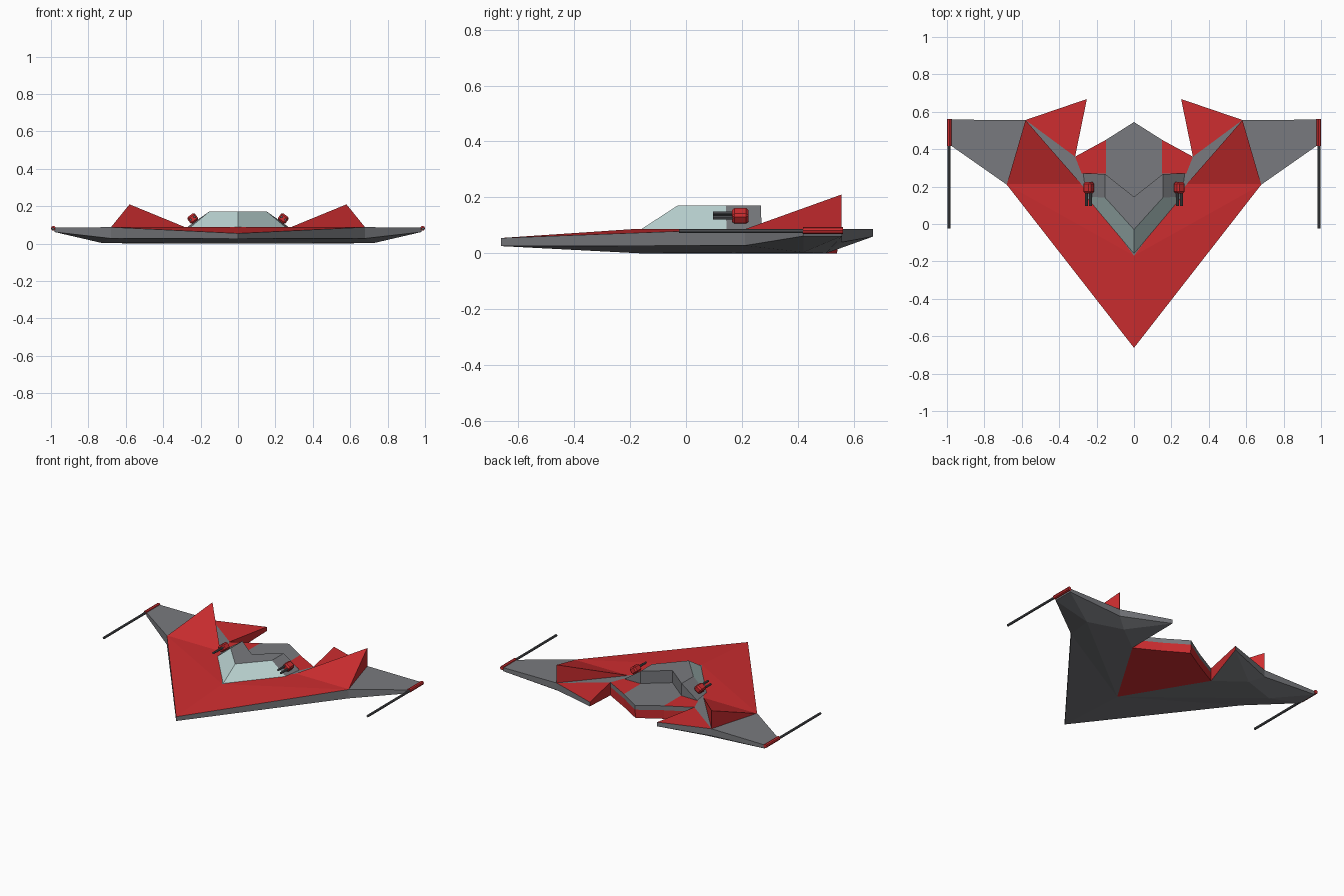
import bpy, bmesh, math
from mathutils import Matrix, Vector

if "Cube" in bpy.data.objects:
    bpy.data.objects.remove(bpy.data.objects["Cube"])


def material(name, rgb):
    m = bpy.data.materials.new(name)
    m.diffuse_color = (*rgb, 1)
    m.use_nodes = True
    m.node_tree.nodes["Principled BSDF"].inputs["Base Color"].default_value = m.diffuse_color
    return m


GREY, RED, GLASS, DARK = 0, 1, 2, 3
MATS = [material("hull grey", (0.19, 0.195, 0.21)),
        material("paint red", (0.61, 0.026, 0.029)),
        material("canopy glass", (0.50, 0.66, 0.65)),
        material("gun metal", (0.10, 0.105, 0.115))]


def finish(name, bm):
    bmesh.ops.recalc_face_normals(bm, faces=bm.faces)
    me = bpy.data.meshes.new(name)
    bm.to_mesh(me)
    bm.free()
    for m in MATS:
        me.materials.append(m)
    ob = bpy.data.objects.new(name, me)
    bpy.context.collection.objects.link(ob)
    return ob


def mirrored_shell(name, pts, faces):
    """Closed shell from the right half: named points and (names, colour) faces."""
    bm = bmesh.new()
    for s in (1, -1):
        v = {k: bm.verts.new((s * x, y, z)) for k, (x, y, z) in pts.items()}
        for names, mat in faces:
            f = bm.faces.new([v[k] for k in names.split()])
            f.material_index = mat
    bmesh.ops.remove_doubles(bm, verts=bm.verts, dist=1e-4)
    return finish(name, bm)


# Hull: top outline, lower edge (suffix 2), block rim (suffix 3), flat belly
hull = {
    "N": (0, -.662, .055), "V": (0, -.17, .088), "B": (.68, .21, .088),
    "C": (.28, .21, .088), "J": (.28, .27, .088), "H": (.15, .27, .088),
    "Q": (.315, .36, .088), "P": (.58, .556, .088), "L": (.252, .668, .088),
    "D": (.15, .45, .088), "E": (0, .545, .088),
    "T": (.98, .42, .086), "U": (.98, .558, .086),
    "N2": (0, -.662, .026), "B2": (.68, .21, .028), "T2": (.98, .42, .062),
    "U2": (.98, .558, .062), "P2": (.58, .556, .04), "L2": (.252, .668, .06),
    "Q2": (.315, .36, 0), "D2": (.15, .45, 0), "E2": (0, .54, 0),
    "Q3": (.315, .36, .058), "D3": (.15, .45, .058), "E3": (0, .545, .058),
    "M": (0, -.16, 0), "W": (.73, .42, .004), "R": (.5, .5, 0),
}
mirrored_shell("hull", hull, [
    ("N B V", RED), ("V B C", RED), ("B P C", RED),            # front deck
    ("C P Q J", GREY), ("Q P L", RED), ("B T U P", GREY),      # wings and tails
    ("H J Q D", RED), ("V C J H D E", GREY),                   # centre deck
    ("N N2 B2 B", GREY), ("B B2 T2 T", GREY), ("T T2 U2 U", GREY),
    ("U U2 P2 P", GREY), ("P P2 L2 L", GREY), ("L L2 Q2 Q3 Q", RED),
    ("Q Q3 D3 D", GREY), ("D D3 E3 E", GREY),                  # rear block rim
    ("Q3 Q2 D2 D3", RED), ("D3 D2 E2 E3", RED),
    ("N2 M B2", GREY), ("B2 M W", GREY), ("M Q2 R W", GREY),   # belly
    ("B2 W T2", GREY), ("T2 W U2", GREY), ("U2 W R P2", GREY),
    ("P2 R L2", GREY), ("L2 R Q2", GREY), ("M E2 D2 Q2", RED),
])

# Canopy: chevron with sloped glass and grey shoulders, notched at the rear
canopy = {
    "a": (0, -.17, .08), "b": (.262, .145, .082), "c": (.28, .27, .082),
    "p": (0, -.03, .171), "q": (.155, .142, .171), "r": (.155, .268, .171),
    "s": (0, .145, .171), "m": (.155, .268, .082), "n": (0, .145, .082),
}
mirrored_shell("canopy", canopy, [
    ("a b q p", GLASS), ("b c r q", GREY), ("p q r s", GREY),
    ("c m r", GREY), ("m n s r", GREY), ("a n m c b", GREY),
])

# Upright fins: wedges rising to a rear point
mirrored_shell("fins", {
    "B": (.68, .212, .087), "C": (.28, .212, .087),
    "P": (.58, .555, .087), "A": (.58, .555, .21)},
    [("B C A", RED), ("B A P", RED), ("C P A", RED), ("B P C", RED)])


def rod(name, x, z, y0, y1, radius, sides, mat):
    """Cylinder running along y."""
    bm = bmesh.new()
    mx = Matrix.Translation((x, (y0 + y1) / 2, z)) @ Matrix.Rotation(math.pi / 2, 4, 'X')
    bmesh.ops.create_cone(bm, cap_ends=True, segments=sides, radius1=radius,
                          radius2=radius, depth=y1 - y0, matrix=mx)
    for f in bm.faces:
        f.material_index = mat
    return finish(name, bm)


for s, side in ((1, "right"), (-1, "left")):
    # Wing-tip guns
    rod(f"{side}_tip_pod", s * .987, .082, .418, .562, .013, 8, RED)
    rod(f"{side}_tip_barrel", s * .989, .08, -.025, .43, .008, 8, DARK)

    # Turret tilted to sit on the canopy shoulder
    tilt = Matrix.Translation((s * .242, .194, .134)) @ Matrix.Rotation(s * math.radians(36), 4, 'Y')
    bm = bmesh.new()
    bmesh.ops.create_cube(bm, size=1, matrix=Matrix.Diagonal((.05, .06, .045, 1)))
    bmesh.ops.bevel(bm, geom=bm.edges[:], offset=.009, segments=1, affect='EDGES')
    for f in bm.faces:
        f.material_index = RED
    bm.transform(tilt)
    finish(f"{side}_turret", bm)
    for i, dx in enumerate((-.013, .013)):
        c = tilt @ Vector((dx, 0, .002))
        rod(f"{side}_turret_barrel_{i + 1}", c.x, c.z, .096, .18, .007, 8, DARK)
